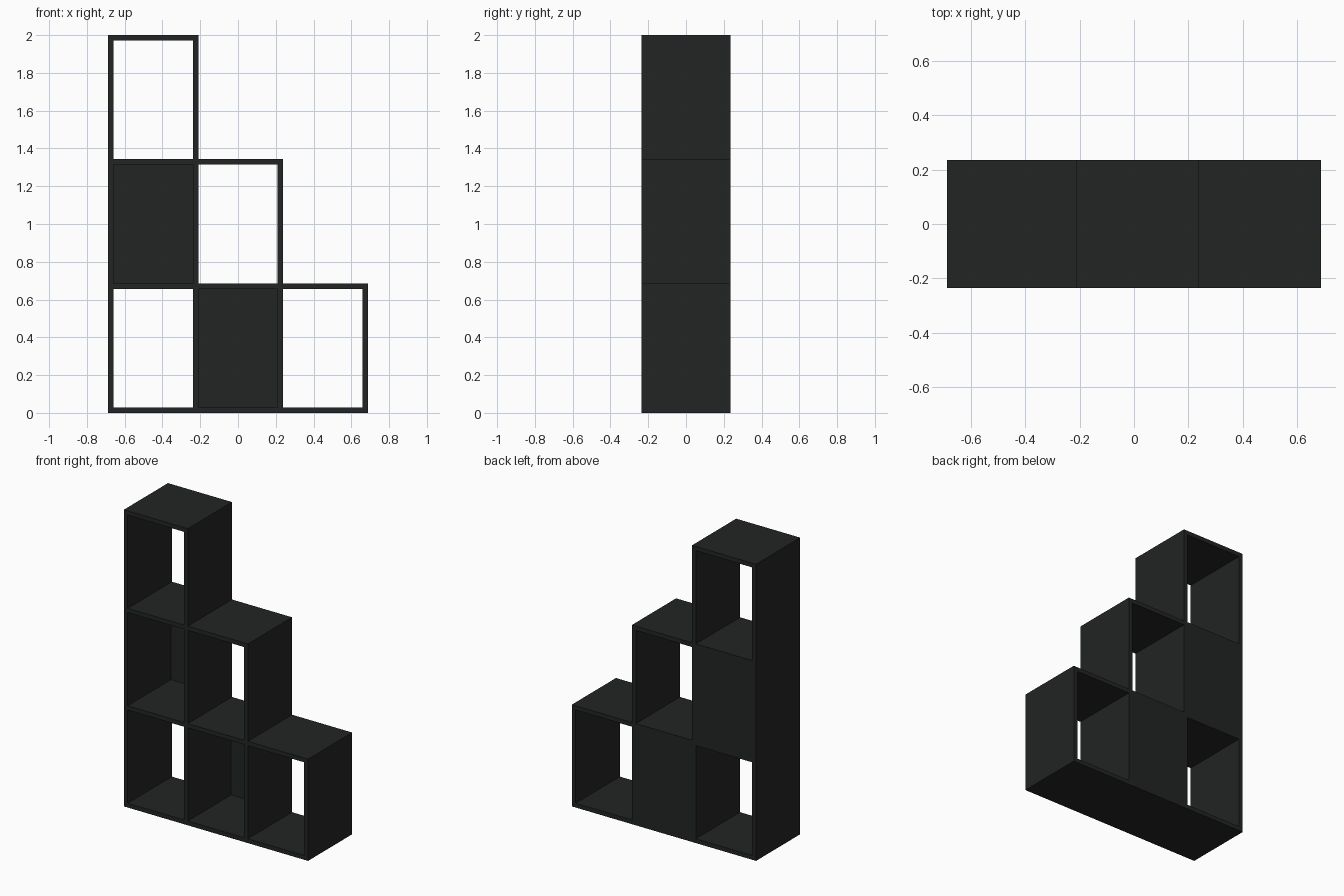
import bpy

if "Cube" in bpy.data.objects:
    bpy.data.objects.remove(bpy.data.objects["Cube"])

W, D, H, T = 1.374, 0.47, 2.0, 0.029   # overall size and board thickness
PX, PZ = (W - T) / 3, (H - T) / 3      # cell pitch
X0 = -W / 2
BACK_T = 0.008

mat = bpy.data.materials.new("black_brown")
mat.diffuse_color = (0.016, 0.018, 0.017, 1)
mat.use_nodes = True
mat.node_tree.nodes["Principled BSDF"].inputs["Base Color"].default_value = mat.diffuse_color


def board(name, x0, x1, y0, y1, z0, z1):
    bpy.ops.mesh.primitive_cube_add(
        size=1, location=((x0 + x1) / 2, (y0 + y1) / 2, (z0 + z1) / 2))
    ob = bpy.context.object
    ob.name = name
    ob.scale = (x1 - x0, y1 - y0, z1 - z0)
    bpy.ops.object.transform_apply(location=False, rotation=False, scale=True)
    ob.data.materials.append(mat)


# Horizontal boards: base, two stepped shelves, top
for i, cols in enumerate((3, 3, 2, 1)):
    board(("base", "lower_shelf", "upper_shelf", "top")[i],
          X0, X0 + cols * PX + T, -D / 2, D / 2, i * PZ, i * PZ + T)

# Uprights between the horizontal boards, row by row
for row, cols in enumerate((3, 2, 1)):
    for c in range(cols + 1):
        x = X0 + c * PX
        board(f"upright_{row}_{c}", x, x + T, -D / 2, D / 2,
              row * PZ + T, (row + 1) * PZ)

# Thin back panels closing two of the cells
for c, row in ((1, 0), (0, 1)):
    board(f"back_panel_{row}", X0 + c * PX + T, X0 + (c + 1) * PX,
          D / 2 - BACK_T, D / 2, row * PZ + T, (row + 1) * PZ)
